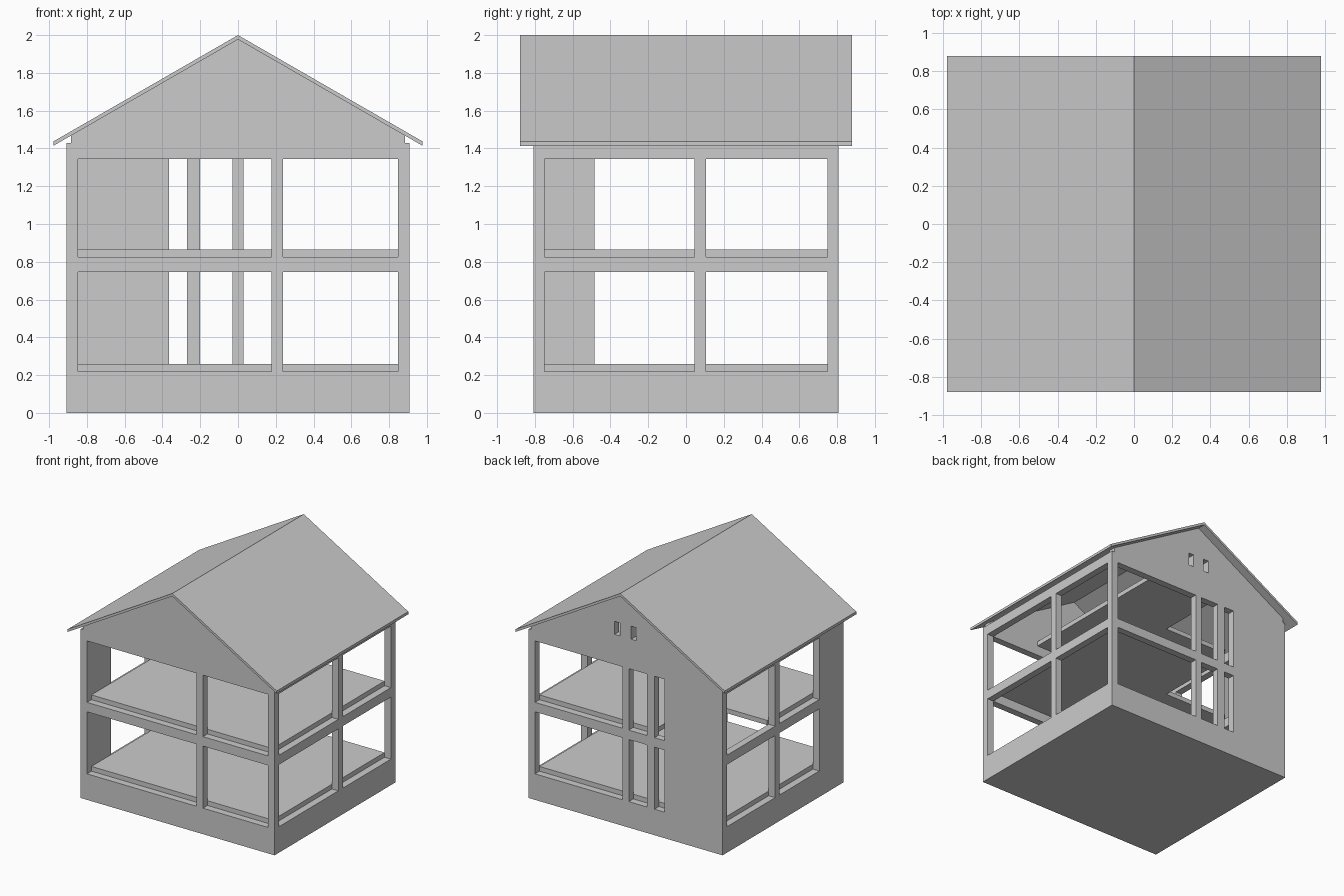
import bpy, bmesh
from mathutils import Vector

if "Cube" in bpy.data.objects:
    bpy.data.objects.remove(bpy.data.objects["Cube"])

X, Y, T = 0.908, 0.808, 0.06      # outer half sizes and wall thickness
XI, YI = X - T, Y - T


def prism(name, pts, direction):
    """Extrude a closed outline of 3D points along a direction."""
    bm = bmesh.new()
    face = bm.faces.new([bm.verts.new(p) for p in pts])
    ext = bmesh.ops.extrude_face_region(bm, geom=[face])
    moved = [v for v in ext["geom"] if isinstance(v, bmesh.types.BMVert)]
    bmesh.ops.translate(bm, verts=moved, vec=Vector(direction))
    bmesh.ops.recalc_face_normals(bm, faces=bm.faces)
    me = bpy.data.meshes.new(name)
    bm.to_mesh(me)
    bm.free()
    ob = bpy.data.objects.new(name, me)
    bpy.context.collection.objects.link(ob)
    return ob


def box(name, x0, x1, y0, y1, z0, z1):
    return prism(name, [(x0, y0, z0), (x1, y0, z0), (x1, y1, z0), (x0, y1, z0)],
                 (0, 0, z1 - z0))


def slab(name, outline, z0, z1):
    return prism(name, [(x, y, z0) for x, y in outline], (0, 0, z1 - z0))


def beam_ring(name, z0, z1):
    for s, a, b in (("front", -Y, -YI), ("back", YI, Y)):
        box(f"{name}_{s}", -X, X, a, b, z0, z1)
    for s, a, b in (("left", -X, -XI), ("right", XI, X)):
        box(f"{name}_{s}", a, b, -YI, YI, z0, z1)


# foundation
box("foundation", -X, X, -Y, Y, 0, 0.22)

# beams above each storey
beam_ring("middle_beam", 0.745, 0.825)
beam_ring("top_beam", 1.345, 1.43)

# posts and solid wall panels for both storeys
for storey, z0, z1 in (("ground", 0.22, 0.745), ("upper", 0.825, 1.345)):
    box(f"{storey}_corner_post_front_right", XI, X, -Y, -YI, z0, z1)
    box(f"{storey}_corner_post_back_right", XI, X, YI, Y, z0, z1)
    box(f"{storey}_corner_post_front_left", -X, -XI, -Y, -YI, z0, z1)
    box(f"{storey}_front_post", 0.178, 0.238, -Y, -YI, z0, z1)
    box(f"{storey}_back_post_center", -0.03, 0.03, YI, Y, z0, z1)
    box(f"{storey}_back_post_left", -0.27, -0.2, YI, Y, z0, z1)
    box(f"{storey}_right_post", XI, X, 0.045, 0.105, z0, z1)
    box(f"{storey}_left_post", -X, -XI, 0.045, 0.105, z0, z1)
    box(f"{storey}_back_wall", -X, -0.365, YI, Y, z0, z1)
    box(f"{storey}_left_wall", -X, -XI, -YI, -0.485, z0, z1)

# floors, with a stairwell at the back left of the upper ones
box("ground_floor", -XI, XI, -YI, YI, 0.22, 0.26)
SX, SY = -0.235, 0.125
for name, right, z in (("upper_floor", XI, 0.825), ("attic_floor", 0.385, 1.43)):
    slab(name, [(-XI, -YI), (right, -YI), (right, YI), (SX, YI), (SX, SY), (-XI, SY)],
         z, z + 0.04)

# gables
SLOPE, APEX, GX = 0.576, 1.977, 0.885
gable = [(-GX, 1.43), (GX, 1.43), (GX, APEX - GX * SLOPE), (0, APEX), (-GX, APEX - GX * SLOPE)]
prism("front_gable", [(x, -Y, z) for x, z in gable], (0, T, 0))
back = prism("back_gable", [(x, YI, z) for x, z in gable], (0, T, 0))

# two small windows cut in the back gable
for i, cx in enumerate((-0.078, 0.078)):
    cut = box(f"gable_window_cutter_{i + 1}", cx - 0.025, cx + 0.025, YI - 0.1, Y + 0.1, 1.6, 1.71)
    cut.hide_render = True
    cut.hide_viewport = True
    cut.display_type = 'WIRE'
    mod = back.modifiers.new("window", 'BOOLEAN')
    mod.operation = 'DIFFERENCE'
    mod.solver = 'EXACT'
    mod.object = cut

# roof
RX, RY = 0.978, 0.88
roof = [(0, 2.0), (RX, 2.0 - RX * SLOPE), (RX, APEX - RX * SLOPE), (0, APEX),
        (-RX, APEX - RX * SLOPE), (-RX, 2.0 - RX * SLOPE)]
prism("roof", [(x, -RY, z) for x, z in roof], (0, 2 * RY, 0))
